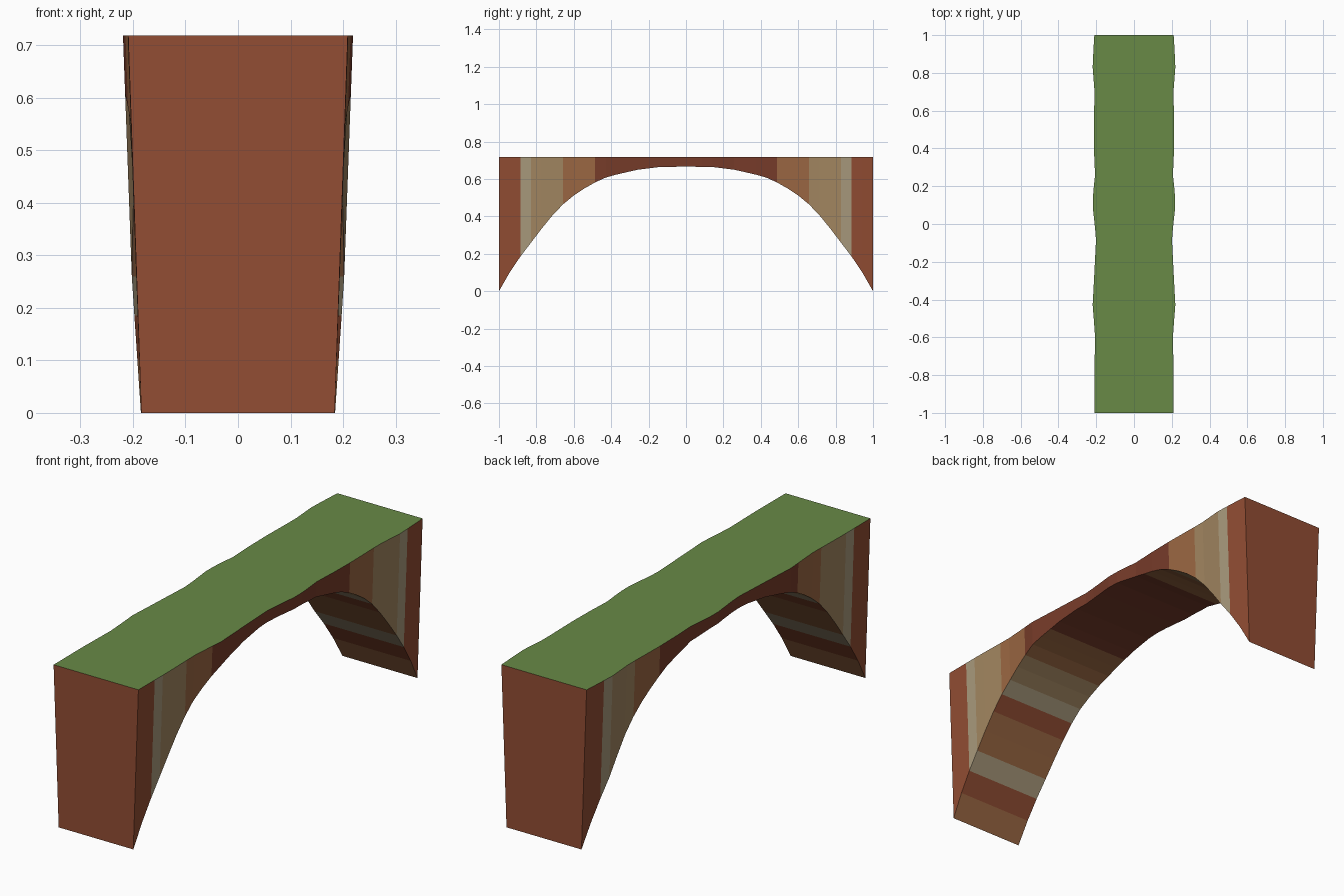
import bpy, bmesh

if "Cube" in bpy.data.objects:
    bpy.data.objects.remove(bpy.data.objects["Cube"])

N = 35          # segments along the span
TOP = 0.718     # deck height
# underside height from the foot to the crown (mirrored for the other half)
ARCH = [0.0, 0.10, 0.185, 0.26, 0.335, 0.405, 0.465, 0.512, 0.55, 0.582,
        0.608, 0.624, 0.637, 0.65, 0.657, 0.664, 0.665, 0.666]
# deck half width along y, gently eroded
WIDTH = [(-1, .209), (-.8, .21), (-.6, .206), (-.5, .213), (-.43, .219), (-.32, .213),
         (-.2, .207), (-.08, .201), (0, .208), (.08, .218), (.16, .217), (.26, .206),
         (.37, .211), (.5, .213), (.7, .209), (.83, .219), (.92, .215), (1, .21)]


def lin(c):
    c /= 255
    return c / 12.92 if c <= 0.04045 else ((c + 0.055) / 1.055) ** 2.4


def half_width(y):
    for (a, u), (b, v) in zip(WIDTH, WIDTH[1:]):
        if y <= b:
            return u + (v - u) * (y - a) / (b - a)
    return WIDTH[-1][1]


# strata and grass colours
COLOURS = {"grass": (104, 138, 70), "red": (146, 77, 51), "pale": (170, 155, 125),
           "tan": (163, 135, 97), "ochre": (156, 104, 67), "dark_red": (120, 60, 42)}
SIDE = ["red"] * 2 + ["pale"] + ["tan"] * 3 + ["ochre"] * 3 + ["dark_red"] * 9
UNDER = ["ochre", "red", "pale", "ochre", "ochre", "red", "pale", "tan", "tan",
         "ochre", "ochre", "ochre"] + ["dark_red"] * 6

mesh = bpy.data.meshes.new("rock_arch")
slots = list(COLOURS)
for name, rgb in COLOURS.items():
    mat = bpy.data.materials.new(name)
    mat.diffuse_color = (*[lin(c) for c in rgb], 1)
    mat.use_nodes = True
    mat.node_tree.nodes["Principled BSDF"].inputs["Base Color"].default_value = mat.diffuse_color
    mesh.materials.append(mat)

bm = bmesh.new()


def face(verts, colour):
    f = bm.faces.new(verts)
    f.material_index = slots.index(colour)


# one four-cornered section per station; walls taper inwards to the foot
sections = []
for i in range(N + 1):
    y = -1 + 2 * i / N
    z = ARCH[min(i, N - i)]
    w = half_width(y)
    wb = w * (0.88 + 0.12 * z / TOP)
    sections.append([bm.verts.new(p) for p in
                     ((-wb, y, z), (wb, y, z), (w, y, TOP), (-w, y, TOP))])

# underside, walls and grassy deck
for i, (a, b) in enumerate(zip(sections, sections[1:])):
    k = min(i, N - 1 - i)
    for j, colour in enumerate((UNDER[k], SIDE[k], "grass", SIDE[k])):
        n = (j + 1) % 4
        face((a[j], a[n], b[n], b[j]), colour)

# end walls
face(sections[0], "red")
face(sections[-1], "red")

bmesh.ops.recalc_face_normals(bm, faces=bm.faces)
bm.to_mesh(mesh)
bm.free()
bpy.context.collection.objects.link(bpy.data.objects.new("rock_arch", mesh))
